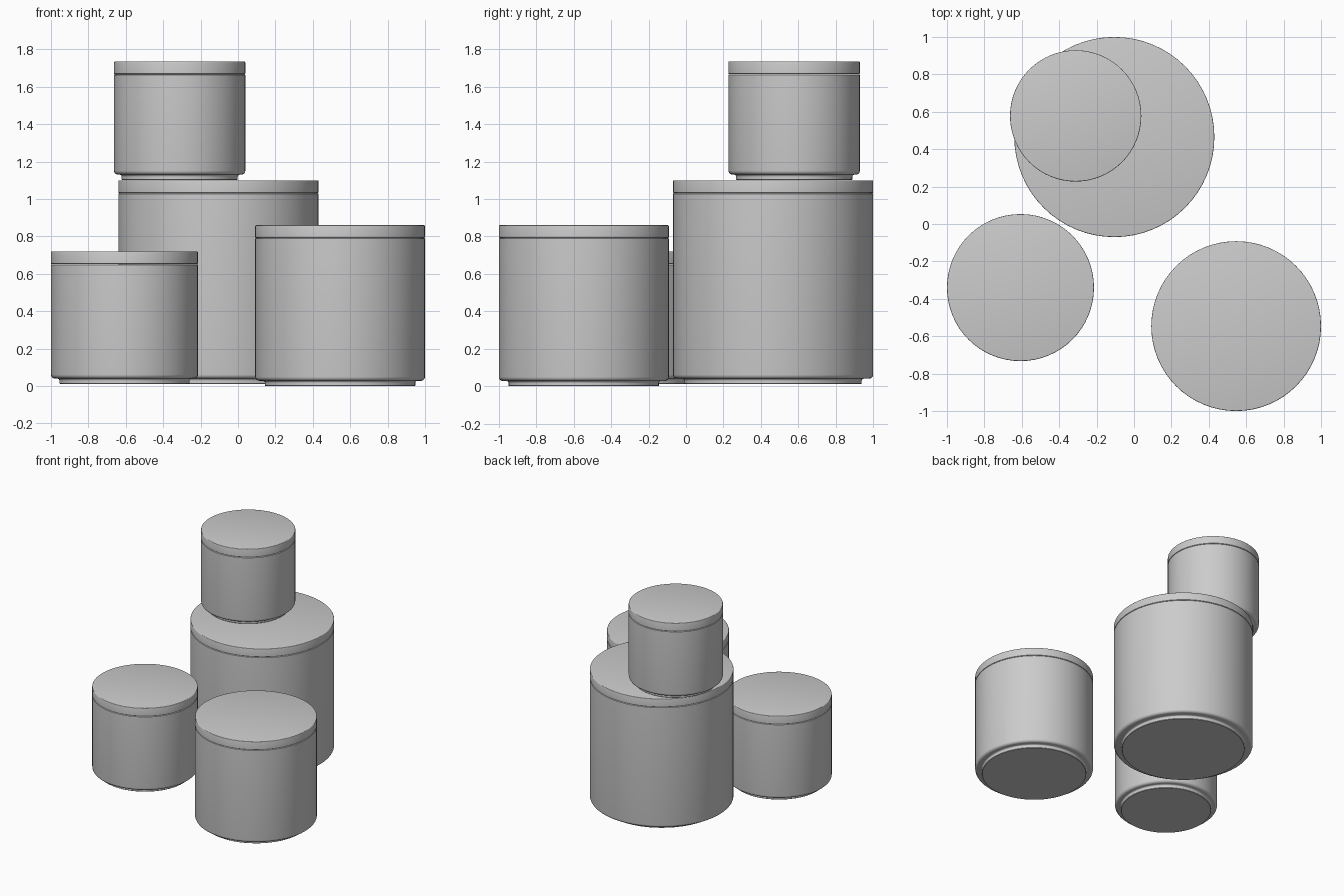
import bpy, bmesh, math

if "Cube" in bpy.data.objects:
    bpy.data.objects.remove(bpy.data.objects["Cube"])

SEGMENTS = 64


def lathe(name, profile, x, y):
    """Spin an (r, z) profile, listed bottom to top, and cap both ends."""
    bm = bmesh.new()
    rings = []
    for r, z in profile:
        rings.append([bm.verts.new((r * math.cos(2 * math.pi * i / SEGMENTS),
                                    r * math.sin(2 * math.pi * i / SEGMENTS), z))
                      for i in range(SEGMENTS)])
    for a, b in zip(rings, rings[1:]):
        for i in range(SEGMENTS):
            j = (i + 1) % SEGMENTS
            bm.faces.new((a[i], a[j], b[j], b[i]))
    bm.faces.new(rings[0][::-1])
    bm.faces.new(rings[-1])
    mesh = bpy.data.meshes.new(name)
    bm.to_mesh(mesh)
    bm.free()
    obj = bpy.data.objects.new(name, mesh)
    bpy.context.collection.objects.link(obj)
    obj.location = (x, y, 0)
    bpy.context.view_layer.objects.active = obj
    obj.select_set(True)
    bpy.ops.object.shade_smooth_by_angle(angle=math.radians(35))
    obj.select_set(False)


def arc(cr, cz, rad, start, end, steps=5):
    """Points of a rounded corner in the (r, z) plane, angles in degrees."""
    angles = [math.radians(start + (end - start) * i / steps) for i in range(steps + 1)]
    return [(cr + rad * math.cos(t), cz + rad * math.sin(t)) for t in angles]


def canister(name, x, y, r, z0, z1):
    seam = z1 - 0.068
    foot = r * 0.885
    # Body: recessed foot, cove, rounded lower edge, straight wall
    body = [(foot - 0.003, z0), (foot, z0 + 0.003), (foot, z0 + 0.018)]
    body += arc(foot + 0.01, z0 + 0.018, 0.01, 180, 90, 3)
    body += arc(r - 0.022, z0 + 0.05, 0.022, -90, 0)
    body += [(r, seam - 0.004), (r - 0.004, seam - 0.001)]
    lathe(name + "_body", body, x, y)
    # Lid: flat disc with softly rounded rims
    lid = [(r - 0.004, seam)]
    lid += [(r, seam + 0.003)]
    lid += arc(r - 0.005, z1 - 0.005, 0.005, 0, 90, 3)
    lathe(name + "_lid", lid, x, y)


canister("large_canister", -0.105, 0.465, 0.535, 0.012, 1.10)
canister("stacked_canister", -0.312, 0.578, 0.351, 1.102, 1.735)
canister("left_canister", -0.607, -0.340, 0.393, 0.012, 0.72)
canister("right_canister", 0.546, -0.546, 0.454, 0.0, 0.86)
